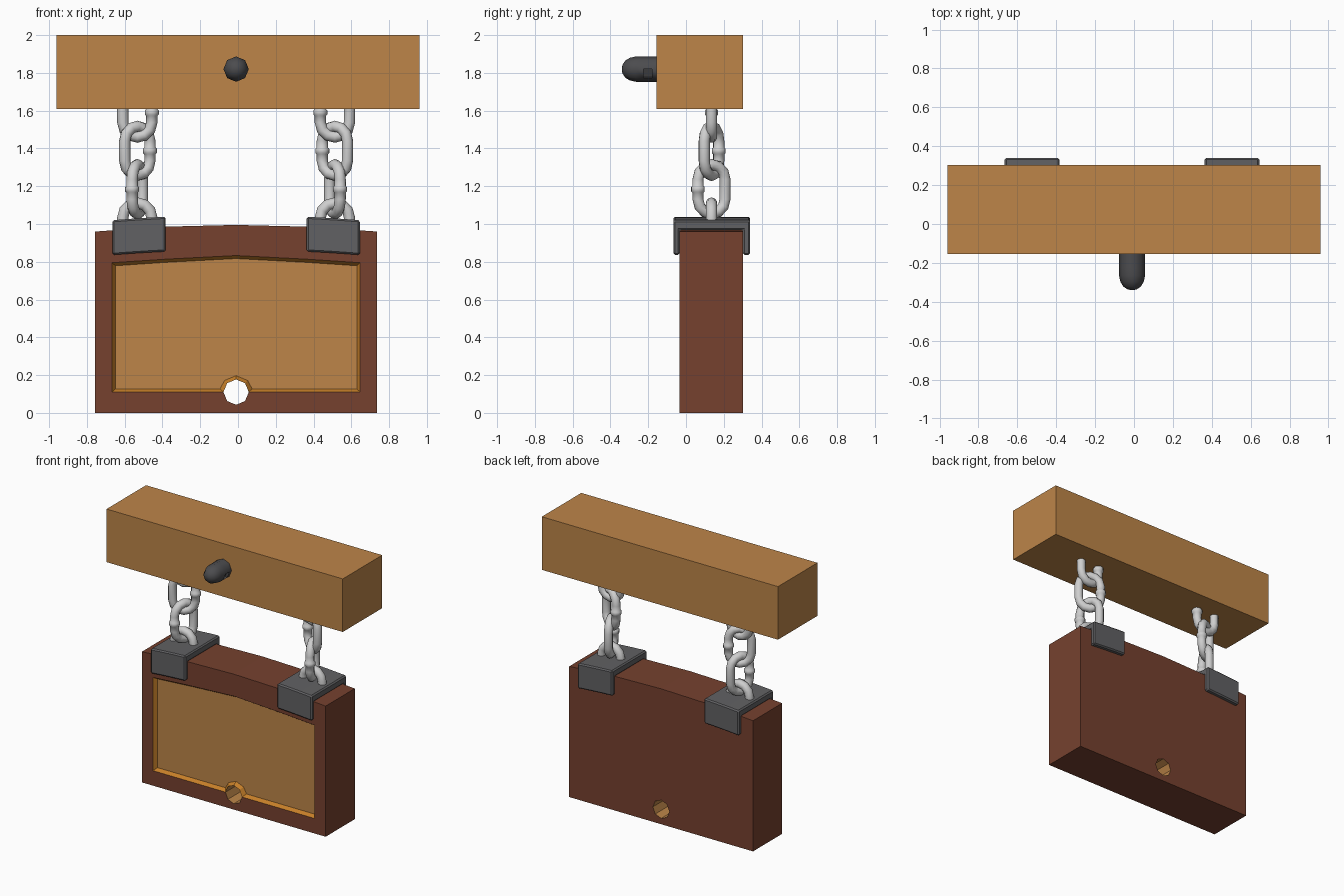
import bpy, bmesh, math
from mathutils import Vector

if "Cube" in bpy.data.objects:
    bpy.data.objects.remove(bpy.data.objects["Cube"])

CX = -0.01  # centre line of the hanging parts


def material(name, rgb):
    m = bpy.data.materials.new(name)
    m.diffuse_color = (*rgb, 1)
    m.use_nodes = True
    m.node_tree.nodes["Principled BSDF"].inputs["Base Color"].default_value = m.diffuse_color
    return m


TAN = material("tan wood", (0.51, 0.235, 0.066))
BROWN = material("dark brown wood", (0.18, 0.053, 0.028))
ORANGE = material("orange trim", (0.56, 0.21, 0.022))
IRON = material("dark iron", (0.12, 0.12, 0.126))
PEG = material("black iron", (0.072, 0.072, 0.077))
STEEL = material("light steel", (0.62, 0.62, 0.62))


def finish(bm, name, mats, smooth=None):
    bmesh.ops.remove_doubles(bm, verts=bm.verts, dist=1e-5)
    bmesh.ops.recalc_face_normals(bm, faces=bm.faces)
    me = bpy.data.meshes.new(name)
    bm.to_mesh(me)
    bm.free()
    for m in mats:
        me.materials.append(m)
    ob = bpy.data.objects.new(name, me)
    bpy.context.collection.objects.link(ob)
    if smooth:
        bpy.ops.object.select_all(action='DESELECT')
        ob.select_set(True)
        bpy.context.view_layer.objects.active = ob
        bpy.ops.object.shade_smooth_by_angle(angle=math.radians(smooth))
    return ob


def add_face(bm, pts, mat=0):
    f = bm.faces.new([bm.verts.new(p) for p in pts])
    f.material_index = mat
    return f


def skin(bm, rings, caps=(True, True), closed=False):
    """Join equal rings of points into a tube."""
    vs = [[bm.verts.new(p) for p in r] for r in rings]
    n = len(vs[0])
    for i in range(len(vs) if closed else len(vs) - 1):
        a, b = vs[i], vs[(i + 1) % len(vs)]
        for k in range(n):
            bm.faces.new((a[k], a[(k + 1) % n], b[(k + 1) % n], b[k]))
    if not closed:
        for ring, cap in ((vs[0], caps[0]), (vs[-1], caps[1])):
            if cap:
                bm.faces.new(ring)


# Top beam
bm = bmesh.new()
skin(bm, [[(x, -0.155, 1.61), (x, 0.303, 1.61), (x, 0.303, 2), (x, -0.155, 2)] for x in (-0.96, 0.96)])
finish(bm, "top_beam", [TAN])

# Rounded peg on the beam front, with a small notch in its side
bm = bmesh.new()
profile = [(-0.14, 0.067), (-0.18, 0.067), (-0.225, 0.067), (-0.265, 0.067),
           (-0.297, 0.06), (-0.322, 0.045), (-0.336, 0.024), (-0.34, 0.006)]
skin(bm, [[(CX + r * math.cos(k * math.pi / 4), y, 1.82 + r * math.sin(k * math.pi / 4))
           for k in range(8)] for y, r in profile])
bmesh.ops.recalc_face_normals(bm, faces=bm.faces)
notch = [f for f in bm.faces if (f.calc_center_median() - Vector((CX + 0.057, -0.2025, 1.796))).length < 0.015]
if notch:
    out = bmesh.ops.extrude_discrete_faces(bm, faces=notch)["faces"]
    for f in out:
        bmesh.ops.translate(bm, verts=f.verts, vec=-0.015 * f.normal)
finish(bm, "beam_peg", [PEG], 50)

# Sign board: arched frame, recessed panel and a hole through the lower rim
FRONT, BACK, PANEL, HZ = -0.035, 0.303, -0.008, 0.11


def half_ring(r):
    return [(r * math.sin(k * math.pi / 4), HZ + r * math.cos(k * math.pi / 4)) for k in range(5)]


outer = [(0, 0), (0.747, 0), (0.747, 0.96), (0.37, 0.986), (0, 0.995)]
hole = half_ring(0.067)
big = half_ring(0.087)
rim = [(0, 0.833), (0.37, 0.814), (0.657, 0.795), (0.657, HZ)] + hole[2::-1]
panel = [(0, 0.817), (0.37, 0.797), (0.639, 0.779), (0.639, 0.127), (0.085, 0.127)] + big[1::-1]

bm = bmesh.new()
for s in (1, -1):
    def at(pts, y):
        return [(CX + s * x, y, z) for x, z in pts]

    def strip(a, b, mat):
        for i in range(len(a) - 1):
            add_face(bm, [a[i], a[i + 1], b[i + 1], b[i]], mat)

    add_face(bm, at(outer + rim[:5] + hole[3:], FRONT), 0)
    add_face(bm, at(outer + hole, BACK), 0)
    add_face(bm, at(panel, PANEL), 1)
    strip(at(outer, FRONT), at(outer, BACK), 0)
    strip(at(hole, FRONT), at(hole, BACK), 1)
    strip(at(rim, FRONT), at(panel, PANEL), 2)
finish(bm, "sign_board", [BROWN, TAN, ORANGE])


# Iron brackets that clasp the board's top edge
def bracket(s, name):
    u = [(-0.067, -0.132), (-0.067, 0.052), (0.34, 0.052), (0.34, -0.132),
         (0.301, -0.132), (0.301, -0.002), (-0.033, -0.002), (-0.033, -0.132)]
    bm = bmesh.new()
    rings = []
    for i in range(4):
        x = 0.373 + 0.282 * i / 3
        top = 0.995 - 0.035 * (x / 0.747) ** 2
        rings.append([(CX + s * x, y, top + z) for y, z in u])
    skin(bm, rings)
    ob = finish(bm, name, [IRON])
    bev = ob.modifiers.new("bevel", 'BEVEL')
    bev.width, bev.segments = 0.009, 1
    bev.limit_method, bev.angle_limit = 'ANGLE', math.radians(40)


# One chain link: a stadium-shaped round bar with a weld collar on one strand
def link(s, centre, angle, name):
    w, h, r = 0.077, 0.053, 0.03
    path = [(-w, z, q) for z, q in ((-0.018, r), (-0.011, 0.037), (0.011, 0.037), (0.018, r))]
    path += [(-w * math.cos(a), h + w * math.sin(a), r) for a in [k * math.pi / 6 for k in range(7)]]
    path += [(w * math.cos(a), -h - w * math.sin(a), r) for a in [k * math.pi / 6 for k in range(7)]]
    c, sn = math.cos(angle), math.sin(angle)
    rings = []
    for x, z, q in path:
        # outward direction of the bar, sideways on the straights, radial on the bends
        o = Vector((x, max(z - h, 0) + min(z + h, 0))).normalized()
        ring = []
        for k in range(10):
            t = k * math.tau / 10
            px, pz, py = x + o.x * q * math.cos(t), z + o.y * q * math.cos(t), q * math.sin(t)
            ring.append((CX + s * (centre[0] + px * c - py * sn),
                         centre[1] + px * sn + py * c, centre[2] + pz))
        rings.append(ring)
    bm = bmesh.new()
    skin(bm, rings, closed=True)
    finish(bm, name, [STEEL], 50)


for s, side in ((1, "right"), (-1, "left")):
    bracket(s, side + "_bracket")
    for i, deg in enumerate((0, -30, 111, 0)):
        link(s, (0.523, 0.135, 1.59 - 0.203 * i), math.radians(deg), f"{side}_chain_link_{i + 1}")
